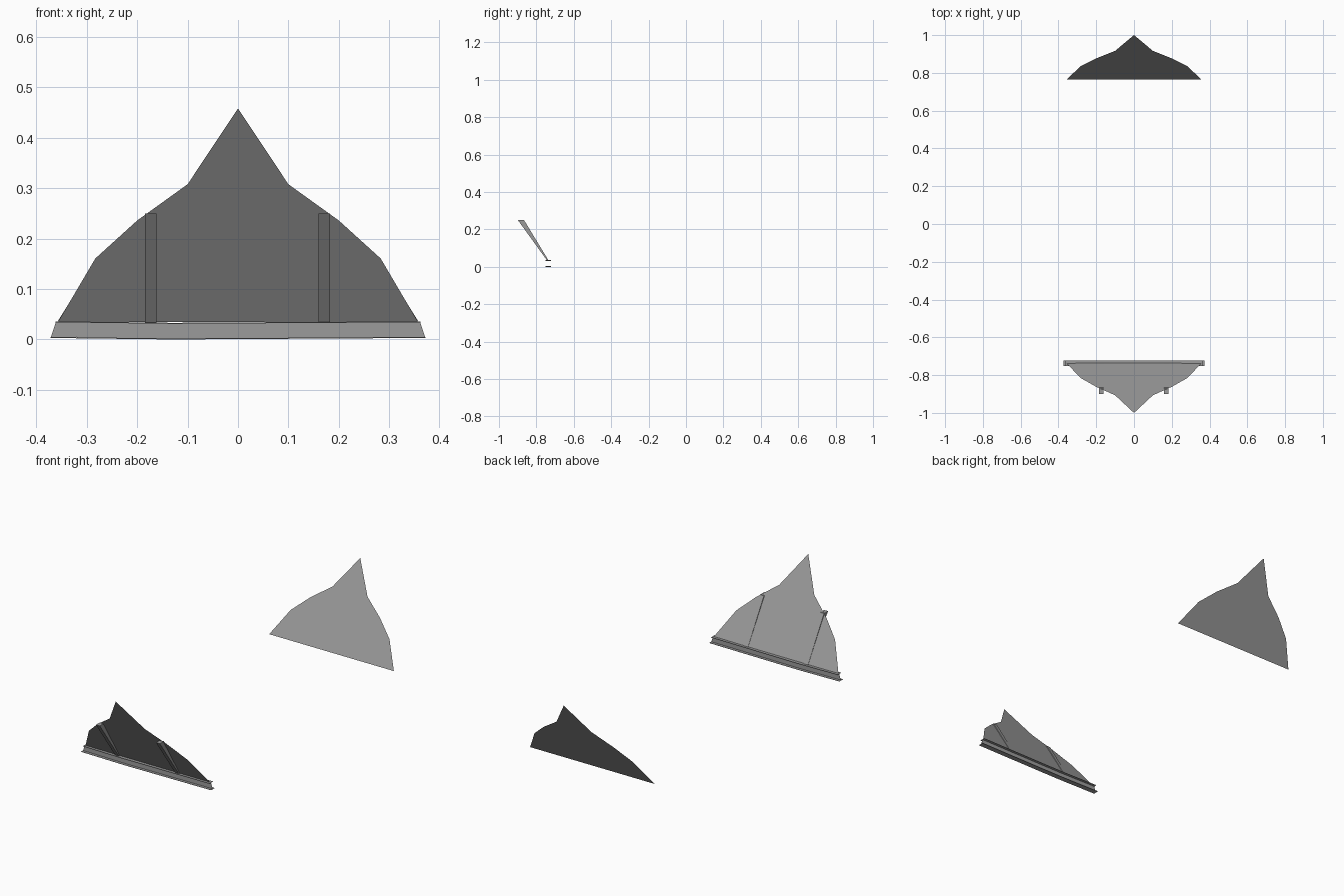
import bpy

cube = bpy.data.objects.get("Cube")
if cube:
    bpy.data.objects.remove(cube, do_unlink=True)

grey = bpy.data.materials.new("mid_grey")
grey.use_nodes = True
colour = (0.33, 0.33, 0.33, 1)
grey.diffuse_color = colour
grey.node_tree.nodes["Principled BSDF"].inputs["Base Color"].default_value = colour


def make(name, verts, faces):
    mesh = bpy.data.meshes.new(name)
    mesh.from_pydata(verts, [], faces)
    mesh.materials.append(grey)
    mesh.update()
    obj = bpy.data.objects.new(name, mesh)
    bpy.context.collection.objects.link(obj)
    return obj


# Stepped gable outline: half width and share of the height
OUTLINE = [(0.357, 0), (0.283, 0.297), (0.2, 0.475), (0.1, 0.645)]


def gable(name, base_y, tip_y, base_z, tip_z):
    """Single leaning sheet, mirrored about its centre line."""
    half = OUTLINE + [(0, 1)]
    full = half + [(-x, t) for x, t in reversed(OUTLINE)]
    verts = [(x, base_y + (tip_y - base_y) * t, base_z + (tip_z - base_z) * t)
             for x, t in full]
    order = list(range(len(verts)))
    if tip_y < 0:
        order.reverse()
        order = order[::-1]
    return make(name, verts, [order])


BASE_Y = -0.737
gable("front_gable", BASE_Y, -1.0, 0.035, 0.458)
gable("rear_gable", 0.765, 1.0, 0.037, 0.437)


def strut(name, x):
    """Tapered rib that widens toward its flat top."""
    side = [(-0.735, 0.034), (-0.743, 0.034), (-0.899, 0.25), (-0.866, 0.25)]
    verts = [(x + s * 0.011, y, z) for s in (-1, 1) for y, z in side]
    faces = [(0, 1, 2, 3), (7, 6, 5, 4)]
    faces += [(i, i + 4, (i + 1) % 4 + 4, (i + 1) % 4) for i in range(4)]
    return make(name, verts, faces)


strut("left_strut", 0.171)
strut("right_strut", -0.173)


def rail(name, half, z, depth, height):
    """Long thin bar with a slight sag."""
    verts = []
    for x, sag in ((-half, 0), (-0.13, 0.003), (half, 0)):
        for y, h in ((-depth, 0), (depth, 0), (depth, height), (-depth, height)):
            verts.append((x, BASE_Y + y, z - sag + h))
    faces = [(0, 1, 2, 3), (11, 10, 9, 8)]
    for s in (0, 4):
        faces += [(s + i, s + i + 4, s + (i + 1) % 4 + 4, s + (i + 1) % 4)
                  for i in range(4)]
    return make(name, verts, faces)


# Base beam: two flanges joined by an upright web with slanted ends
rail("top_flange", 0.362, 0.034, 0.014, 0.002)
rail("bottom_flange", 0.372, 0.003, 0.014, 0.002)
make("beam_web",
     [(x, BASE_Y, z) for x, z in ((-0.371, 0.005), (-0.13, 0.002), (0.371, 0.005),
                                  (0.361, 0.035), (-0.13, 0.032), (-0.361, 0.035))],
     [(0, 1, 4, 5), (1, 2, 3, 4)])
